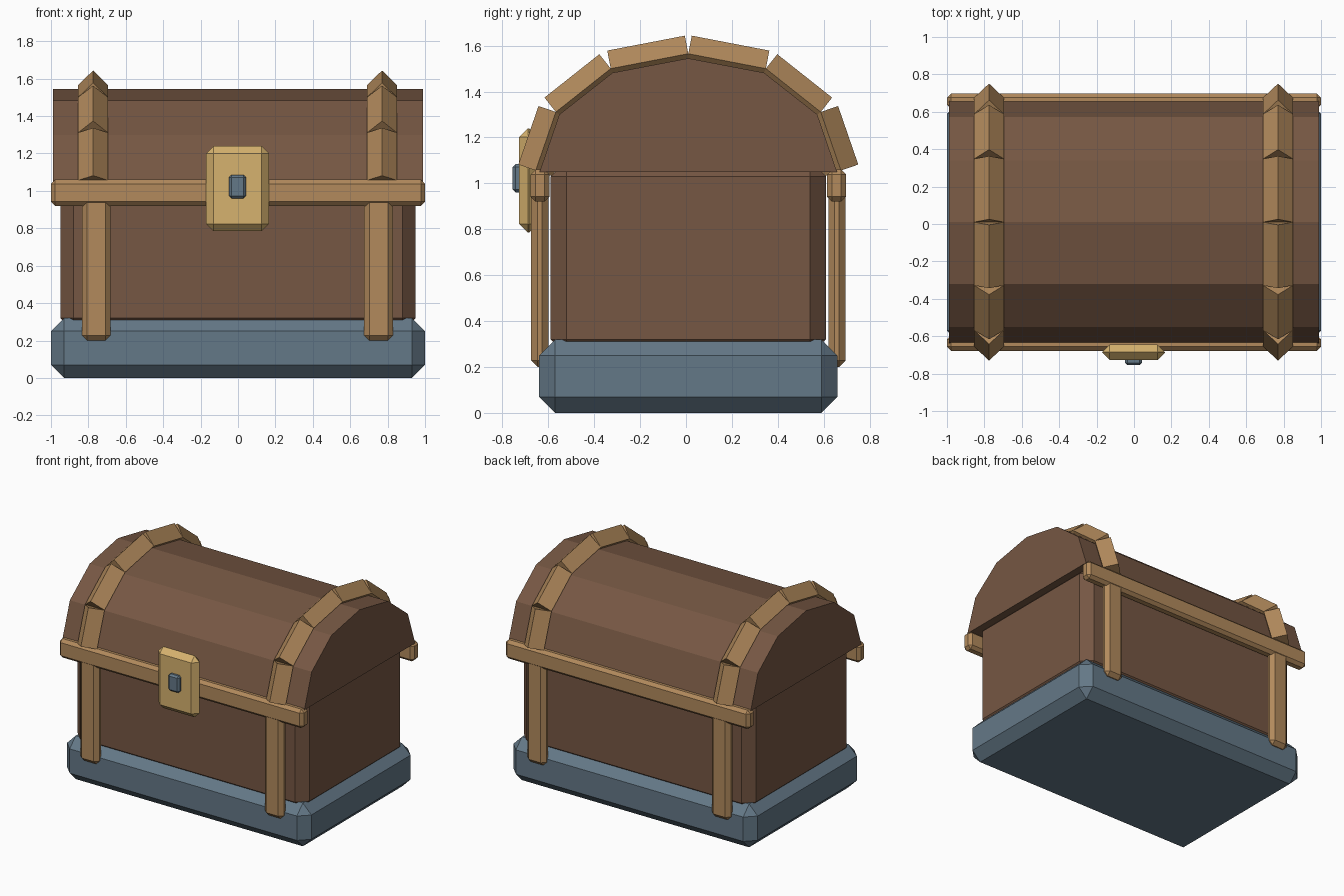
import bpy, bmesh
from mathutils import Matrix, Vector

if "Cube" in bpy.data.objects:
    bpy.data.objects.remove(bpy.data.objects["Cube"], do_unlink=True)

MID_Y = 0.01  # front/back symmetry plane of the chest


def material(name, rgb):
    linear = [((c / 255 + 0.055) / 1.055) ** 2.4 for c in rgb] + [1.0]
    mat = bpy.data.materials.new(name)
    mat.use_nodes = True
    mat.diffuse_color = linear
    mat.node_tree.nodes["Principled BSDF"].inputs["Base Color"].default_value = linear
    return mat


brown = material("dark brown wood", (118, 87, 67))
tan = material("light tan wood", (178, 138, 92))
slate = material("slate blue metal", (100, 120, 135))
gold = material("pale gold metal", (214, 178, 110))


def finish(name, bm, mat):
    bmesh.ops.recalc_face_normals(bm, faces=bm.faces)
    mesh = bpy.data.meshes.new(name)
    bm.to_mesh(mesh)
    bm.free()
    mesh.materials.append(mat)
    obj = bpy.data.objects.new(name, mesh)
    bpy.context.collection.objects.link(obj)
    return obj


def chamfered_box(name, x, y, z, chamfer, mat):
    """Box between (min, max) ranges with every edge chamfered."""
    bm = bmesh.new()
    size = [b - a for a, b in (x, y, z)]
    centre = Vector([(a + b) / 2 for a, b in (x, y, z)])
    bmesh.ops.create_cube(bm, size=1, matrix=Matrix.Translation(centre) @ Matrix.Diagonal((*size, 1)))
    bmesh.ops.bevel(bm, geom=bm.edges[:], offset=chamfer, segments=1,
                    profile=0.5, affect='EDGES')
    return finish(name, bm, mat)


def mirrored(half):
    """Complete a front half arch, ending at the crown, with its back half."""
    return half + [(2 * MID_Y - y, z) for y, z in reversed(half[:-1])]


# Base and body
chamfered_box("base", (-1, 1), (-0.64, 0.66), (0, 0.32), 0.07, slate)
chamfered_box("body", (-0.95, 0.95), (-0.59, 0.61), (0.25, 1.10), 0.07, brown)

# Faceted lid
arch = mirrored([(-0.638, 1.05), (-0.552, 1.30), (-0.32, 1.482), (MID_Y, 1.545)])
bm = bmesh.new()
end = bm.faces.new([bm.verts.new((-0.99, y, z)) for y, z in arch])
grown = bmesh.ops.extrude_face_region(bm, geom=[end], use_keep_orig=True)["geom"]
bmesh.ops.translate(bm, vec=(1.98, 0, 0),
                    verts=[v for v in grown if isinstance(v, bmesh.types.BMVert)])
finish("lid", bm, brown)

# Lid straps: diamond-section bars following the arch
path = mirrored([(-0.655, 1.056), (-0.567, 1.311), (-0.328, 1.50), (MID_Y, 1.565)])
for side, x in (("right", -0.775), ("left", 0.77)):
    bm = bmesh.new()
    for a, b in zip(path, path[1:]):
        start, stop = Vector((x, *a)), Vector((x, *b))
        along = (stop - start).normalized()
        across = Vector((1, 0, 0))
        frame = Matrix((across, along.cross(across), along)).transposed().to_4x4()
        bmesh.ops.create_cone(bm, cap_ends=True, segments=4, radius1=0.08, radius2=0.08,
                              depth=(stop - start).length,
                              matrix=Matrix.Translation((start + stop) / 2) @ frame)
    finish(side + "_lid_strap", bm, tan)

# Rails and posts on the front and back
for face in ("front", "back"):
    def depth(near, far):
        if face == "front":
            return (near, far)
        return (2 * MID_Y - far, 2 * MID_Y - near)
    chamfered_box(face + "_rail", (-1, 1), depth(-0.678, -0.595), (0.92, 1.06), 0.022, tan)
    for side, x in (("right", -0.758), ("left", 0.752)):
        chamfered_box(face + "_" + side + "_post", (x - 0.077, x + 0.077),
                      depth(-0.675, -0.60), (0.2, 1.0), 0.028, tan)

# Latch plate and lock
chamfered_box("latch_plate", (-0.17, 0.165), (-0.727, -0.645), (0.785, 1.24), 0.039, gold)
chamfered_box("lock", (-0.048, 0.043), (-0.755, -0.70), (0.96, 1.085), 0.013, slate)
